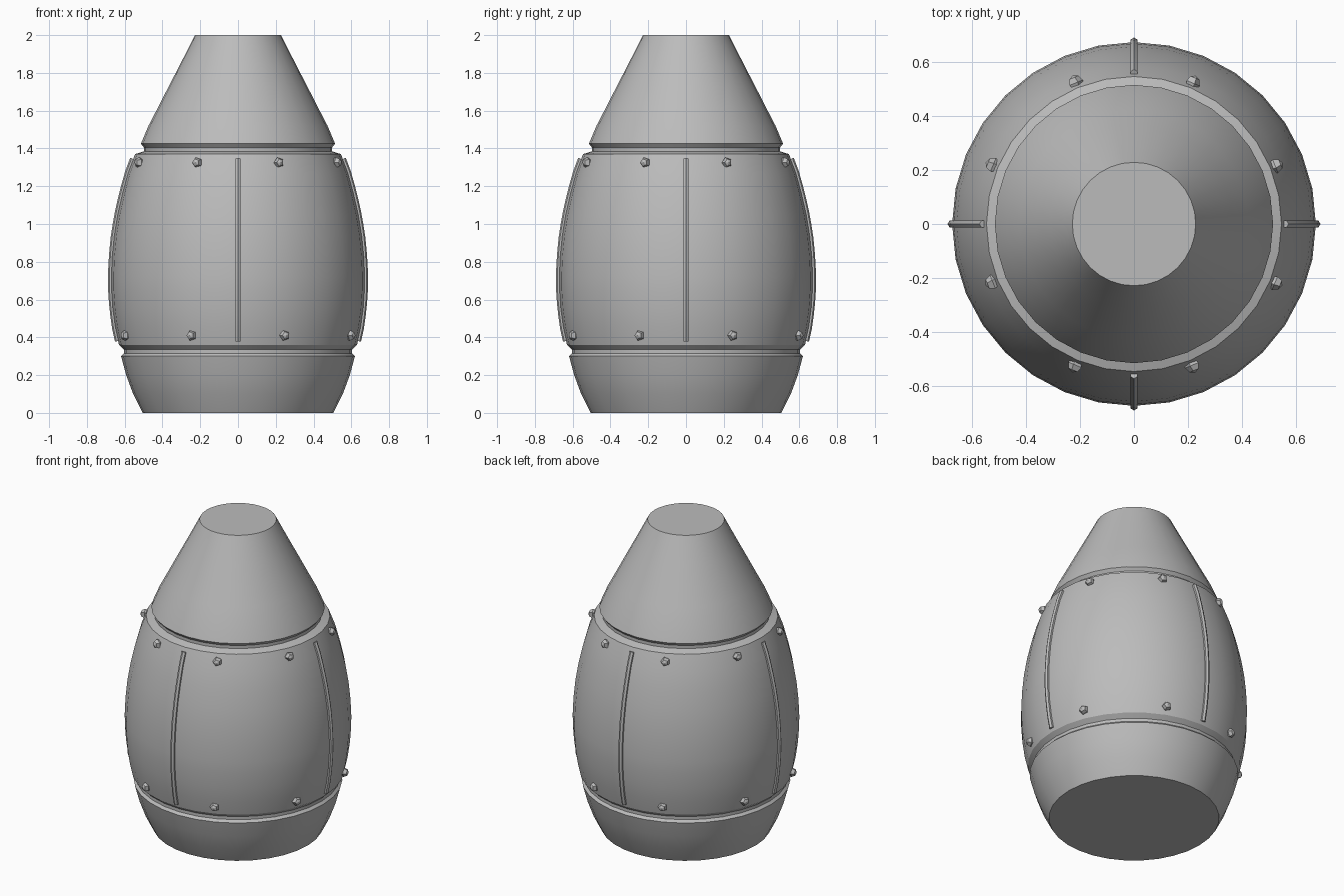
import bpy, bmesh, math
from mathutils import Matrix, Vector

if "Cube" in bpy.data.objects:
    bpy.data.objects.remove(bpy.data.objects["Cube"])

grey = bpy.data.materials.new("plain grey")
grey.diffuse_color = (0.5, 0.5, 0.5, 1)
grey.use_nodes = True
grey.node_tree.nodes["Principled BSDF"].inputs["Base Color"].default_value = grey.diffuse_color


def make_object(name, bm, angle):
    bmesh.ops.recalc_face_normals(bm, faces=bm.faces[:])
    mesh = bpy.data.meshes.new(name)
    bm.to_mesh(mesh)
    bm.free()
    mesh.materials.append(grey)
    ob = bpy.data.objects.new(name, mesh)
    bpy.context.collection.objects.link(ob)
    if angle:
        bpy.ops.object.select_all(action='DESELECT')
        ob.select_set(True)
        bpy.context.view_layer.objects.active = ob
        bpy.ops.object.shade_smooth_by_angle(angle=math.radians(angle))
    return ob


def loft(bm, rings):
    """Skin a list of point rings and cap both ends."""
    loops = [[bm.verts.new(p) for p in ring] for ring in rings]
    n = len(loops[0])
    for a, b in zip(loops, loops[1:]):
        for i in range(n):
            j = (i + 1) % n
            bm.faces.new((a[i], a[j], b[j], b[i]))
    bm.faces.new(loops[0][::-1])
    bm.faces.new(loops[-1])


# Barrel shell profile (radius, height), with two grooves
base = [(.505, 0), (.555, .1), (.592, .2), (.619, .3), (.604, .315), (.604, .335)]
belly = [(.63, .36), (.65, .45), (.664, .55), (.671, .65), (.672, .72), (.667, .83),
         (.656, .94), (.638, 1.05), (.613, 1.16), (.583, 1.27), (.545, 1.37)]
nose = [(.498, 1.385), (.498, 1.405), (.514, 1.425), (.474, 1.52), (.422, 1.62),
        (.366, 1.73), (.309, 1.84), (.258, 1.94), (.228, 2.0)]
SIDES = 32
bm = bmesh.new()
loft(bm, [[(r * math.cos(math.tau * i / SIDES), r * math.sin(math.tau * i / SIDES), z)
           for i in range(SIDES)] for r, z in base + belly + nose])
make_object("barrel_shell", bm, 30)


def radius_at(z):
    for (r0, z0), (r1, z1) in zip(belly, belly[1:]):
        if z0 <= z <= z1:
            return r0 + (r1 - r0) * (z - z0) / (z1 - z0)


# Four thin upright ribs following the belly
bm = bmesh.new()
for k in range(4):
    turn = Matrix.Rotation(k * math.pi / 2, 3, 'Z')
    rings = []
    for s in range(15):
        z = .38 + .965 * s / 14
        slope = (radius_at(z + .01) - radius_at(z - .01)) / .02
        out = Vector((1, 0, -slope)).normalized()
        mid = Vector((radius_at(z) + .002, 0, z))
        rings.append([turn @ (mid + out * .015 * math.cos(a) + Vector((0, .015 * math.sin(a), 0)))
                      for a in [i * math.tau / 6 for i in range(6)]])
    loft(bm, rings)
make_object("ribs", bm, 30)

# Two rows of eight five-sided rivets
bm = bmesh.new()
for z in (.41, 1.325):
    for k in range(8):
        a = math.radians(22.5 + 45 * k)
        m = (Matrix.Rotation(a, 4, 'Z') @ Matrix.Translation((radius_at(z) + .002, 0, z))
             @ Matrix.Rotation(math.pi / 2, 4, 'Y') @ Matrix.Rotation(math.pi, 4, 'Z'))
        bmesh.ops.create_uvsphere(bm, u_segments=5, v_segments=4, radius=.029, matrix=m)
make_object("rivets", bm, 0)
